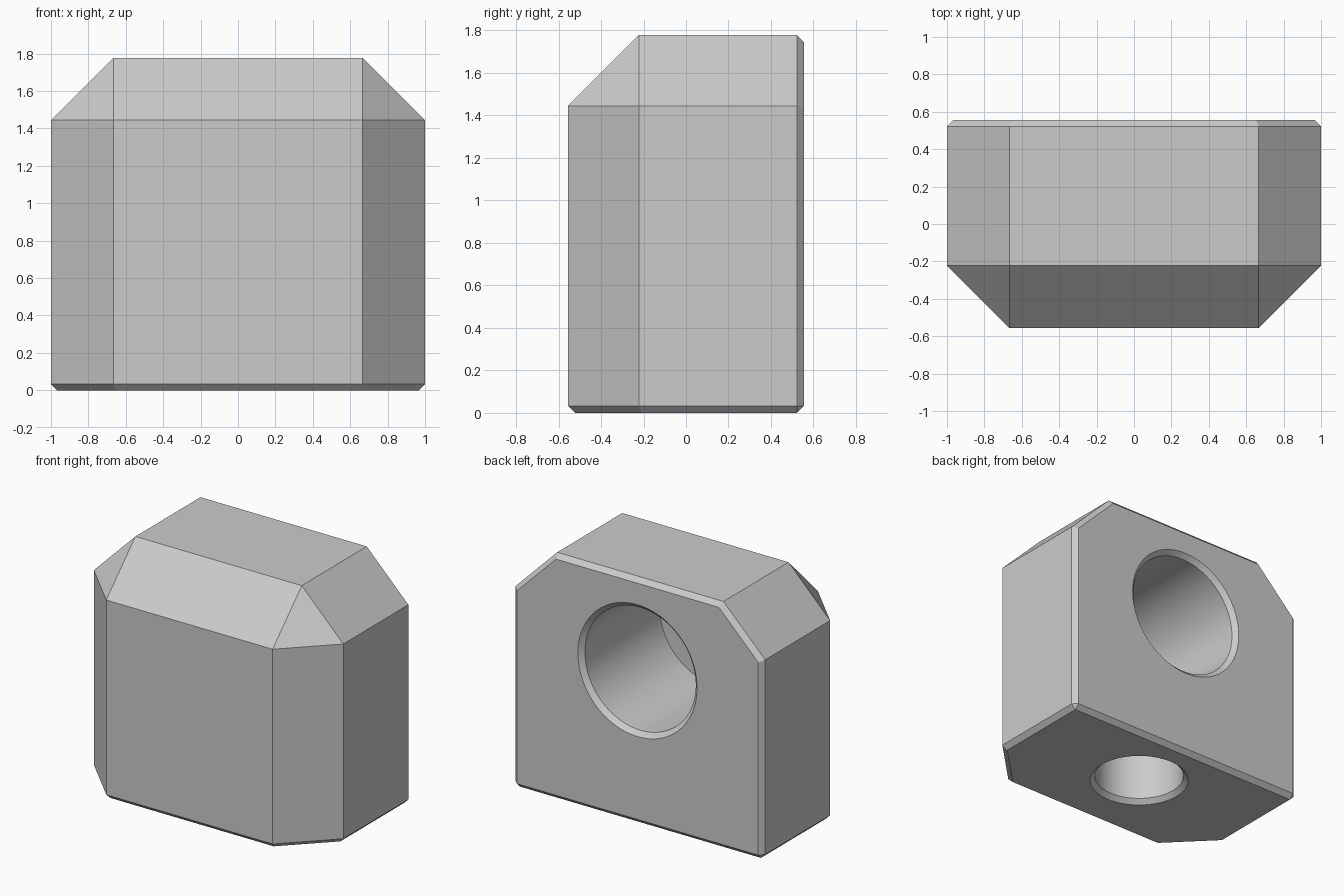
import bpy, bmesh, math
from mathutils import Matrix, Vector

U = 1 / 9                      # design unit
W, D, H = 18 * U, 10 * U, 16 * U
BIG, SMALL = 3 * U, 0.3 * U    # chamfer sizes

default_cube = bpy.data.objects.get("Cube")
if default_cube:
    bpy.data.objects.remove(default_cube, do_unlink=True)

grey = bpy.data.materials.new("plain_grey")
grey.use_nodes = True
grey.diffuse_color = (0.6, 0.6, 0.6, 1)
grey.node_tree.nodes["Principled BSDF"].inputs["Base Color"].default_value = (0.6, 0.6, 0.6, 1)


def make_object(name, bm):
    bmesh.ops.recalc_face_normals(bm, faces=bm.faces)
    mesh = bpy.data.meshes.new(name)
    bm.to_mesh(mesh)
    bm.free()
    mesh.materials.append(grey)
    obj = bpy.data.objects.new(name, mesh)
    bpy.context.collection.objects.link(obj)
    return obj


def chamfer(bm, edges, size):
    bmesh.ops.bevel(bm, geom=edges, offset=size, offset_type='OFFSET',
                    segments=1, profile=0.5, affect='EDGES', clamp_overlap=False)


def hole_cutter(name, radius, depth, matrix):
    """Blind hole along local +z with a chamfered mouth at z = 0."""
    over = 0.05
    profile = [(0, -over), (radius + SMALL + over, -over), (radius, SMALL),
               (radius, depth), (0, depth)]
    bm = bmesh.new()
    verts = [bm.verts.new((r, 0, z)) for r, z in profile]
    edges = [bm.edges.new(pair) for pair in zip(verts, verts[1:])]
    bmesh.ops.spin(bm, geom=verts + edges, cent=(0, 0, 0), axis=(0, 0, 1),
                   angle=math.tau, steps=96, use_merge=True)
    bmesh.ops.remove_doubles(bm, verts=bm.verts, dist=1e-5)
    bm.transform(matrix)
    cutter = make_object(name, bm)
    cutter.hide_render = True
    return cutter


# Block: wide chamfers on the front and top edges
bm = bmesh.new()
bmesh.ops.create_cube(bm, size=1, matrix=Matrix.Translation((0, 0, H / 2)) @ Matrix.Diagonal((W, D, H, 1)))


def touches(edge, axis, value):
    return all(abs(v.co[axis] - value) < 1e-4 for v in edge.verts)


def is_wide(edge):
    front, top = touches(edge, 1, -D / 2), touches(edge, 2, H)
    side = touches(edge, 0, W / 2) or touches(edge, 0, -W / 2)
    return (front and (top or side)) or (top and side)


chamfer(bm, [e for e in bm.edges if is_wide(e)], BIG)

# Narrow chamfers round the back and bottom faces
chamfer(bm, [e for e in bm.edges if touches(e, 1, D / 2) or touches(e, 2, 0)], SMALL)
block = make_object("block", bm)

# Blind holes in the back and the underside
cutters = [
    hole_cutter("back_hole_cutter", 4 * U, 8 * U,
                Matrix.Translation((0, D / 2, 10 * U)) @ Matrix.Rotation(math.pi / 2, 4, 'X')),
    hole_cutter("bottom_hole_cutter", 2.75 * U, 4.5 * U, Matrix.Translation((0, 0.5 * U, 0))),
]
bpy.ops.object.select_all(action='DESELECT')
bpy.context.view_layer.objects.active = block
block.select_set(True)
for cutter in cutters:
    cut = block.modifiers.new(cutter.name, 'BOOLEAN')
    cut.operation = 'DIFFERENCE'
    cut.solver = 'EXACT'
    cut.object = cutter
    bpy.ops.object.modifier_apply(modifier=cut.name)
    bpy.data.objects.remove(cutter, do_unlink=True)

bpy.ops.object.shade_smooth_by_angle(angle=math.radians(25))
